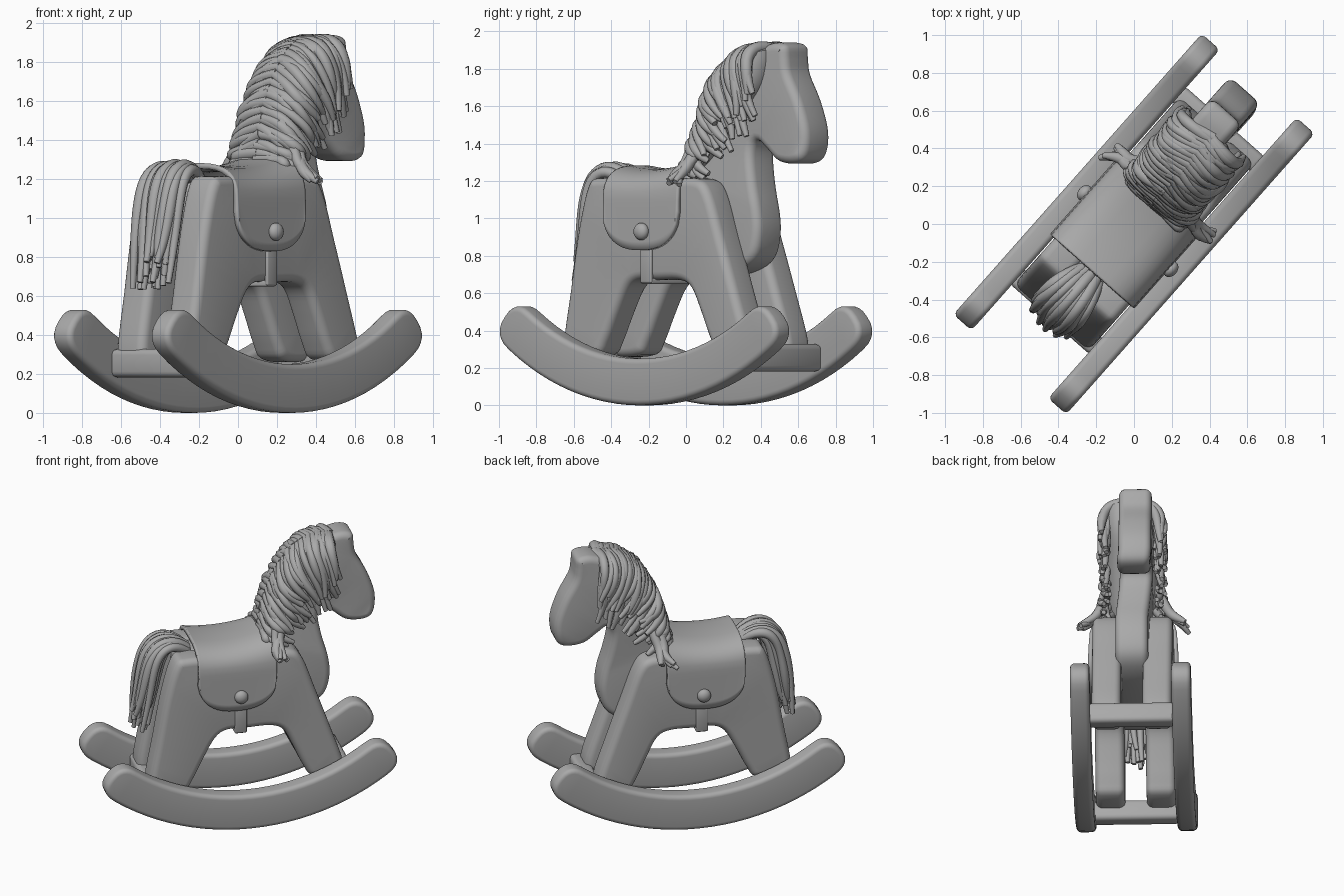
import bpy, bmesh, math, random
from mathutils import Vector, Matrix
from mathutils.geometry import delaunay_2d_cdt

if "Cube" in bpy.data.objects:
    bpy.data.objects.remove(bpy.data.objects["Cube"])

random.seed(4)
TURN = Matrix.Rotation(math.radians(48.5), 4, 'Z')   # toy stands diagonally
mat = bpy.data.materials.new("plain_grey")
mat.diffuse_color = (0.4, 0.4, 0.4, 1)
mat.use_nodes = True
mat.node_tree.nodes["Principled BSDF"].inputs["Base Color"].default_value = mat.diffuse_color


def finish(name, mesh, angle=45):
    mesh.transform(TURN)
    mesh.materials.clear()
    mesh.materials.append(mat)
    ob = bpy.data.objects.new(name, mesh)
    bpy.context.collection.objects.link(ob)
    bpy.ops.object.select_all(action='DESELECT')
    ob.select_set(True)
    bpy.context.view_layer.objects.active = ob
    bpy.ops.object.shade_smooth_by_angle(angle=math.radians(angle))
    return ob


def from_bmesh(name, bm, angle=45):
    bmesh.ops.recalc_face_normals(bm, faces=bm.faces)
    me = bpy.data.meshes.new(name)
    bm.to_mesh(me)
    bm.free()
    return finish(name, me, angle)


def spline(pts, n=4, closed=True):
    """Catmull-Rom sampling of a point list."""
    pts = [Vector(p) for p in pts]
    if not closed:
        pts = [pts[0]] + pts + [pts[-1]]
    out = []
    m = len(pts)
    for i in range(m) if closed else range(1, m - 2):
        a, b, c, d = (pts[(i + k) % m] for k in (-1, 0, 1, 2))
        for s in range(n):
            t = s / n
            out.append(0.5 * (2 * b + (c - a) * t + (2 * a - 5 * b + 4 * c - d) * t * t
                              + (3 * b - a - 3 * c + d) * t ** 3))
    if not closed:
        out.append(pts[-1])
    return out


def board(name, outline, mid, half, r, lean=lambda z: 0):
    """Flat board cut to an outline (length, height) with rounded edges."""
    P = [Vector(p) for p in outline]
    n = len(P)
    area = sum(P[i - 1].x * P[i].y - P[i].x * P[i - 1].y for i in range(n))
    if area < 0:
        P.reverse()
    inward = []
    for i in range(n):
        t = (P[(i + 1) % n] - P[i - 1]).normalized()
        inward.append(Vector((-t.y, t.x)))
    steps = [k / 5 * math.pi / 2 for k in range(6)]
    levels = [(r * (1 - math.cos(a)), -(half - r + r * math.sin(a))) for a in reversed(steps)]
    levels += [(d, -v) for d, v in reversed(levels)]
    bm = bmesh.new()
    rings = []
    for d, v in levels:
        rings.append([bm.verts.new((p.x + q.x * d, mid + v + lean(p.y), p.y + q.y * d))
                      for p, q in zip(P, inward)])
    for a, b in zip(rings, rings[1:]):
        for i in range(n):
            j = (i + 1) % n
            bm.faces.new((a[i], a[j], b[j], b[i]))
    # caps: triangulate the outline and reuse it on the first and last ring
    cdt = delaunay_2d_cdt(P, [], [list(range(n))], 1, 1e-7)
    for tri in cdt[2]:
        ids = [cdt[3][k][0] for k in tri if cdt[3][k]]
        if len(set(ids)) == 3:
            bm.faces.new([rings[0][k] for k in ids])
            bm.faces.new([rings[-1][k] for k in ids])
    return from_bmesh(name, bm)


def box(name, centre, size, r):
    bm = bmesh.new()
    bmesh.ops.create_cube(bm, size=1)
    bmesh.ops.scale(bm, vec=size, verts=bm.verts)
    bmesh.ops.translate(bm, vec=centre, verts=bm.verts)
    bmesh.ops.bevel(bm, geom=bm.edges[:], offset=r, segments=3, profile=0.5, affect='EDGES')
    return from_bmesh(name, bm)


def strands(name, paths, depth):
    cu = bpy.data.curves.new(name, 'CURVE')
    cu.dimensions = '3D'
    cu.bevel_depth = depth
    cu.bevel_resolution = 2
    cu.use_fill_caps = True
    cu.resolution_u = 5
    for path in paths:
        sp = cu.splines.new('NURBS')
        sp.points.add(len(path) - 1)
        for i, p in enumerate(path):
            sp.points[i].co = (*p, 1)
            sp.points[i].radius = random.uniform(0.75, 1.3) if i < len(path) - 1 else 0.55
        sp.order_u = 4
        sp.use_endpoint_u = True
    tmp = bpy.data.objects.new(name + "_guide", cu)
    bpy.context.collection.objects.link(tmp)
    dg = bpy.context.evaluated_depsgraph_get()
    me = bpy.data.meshes.new_from_object(tmp.evaluated_get(dg))
    bpy.data.objects.remove(tmp)
    return finish(name, me, 60)


def jit(a):
    return random.uniform(-a, a)


# rockers: curved rails with rounded ends
RC, TH, PHI = 1.48, 0.125, 0.615
rail = [(PHI * (i / 12 - 1), TH) for i in range(25)]
for sgn in (1, -1):
    for k in range(1, 12):
        q = math.pi / 2 - k * math.pi / 12
        rail.append((sgn * (PHI + 0.088 * math.cos(q) ** 0.8),
                     sgn * TH * math.copysign(abs(math.sin(q)) ** 0.8, math.sin(q))))
    if sgn == 1:
        rail += [(PHI * (1 - i / 12), -TH) for i in range(25)]
rail = [((RC + d) * math.sin(a), RC + TH - (RC + d) * math.cos(a)) for a, d in rail]

# side slabs: one front leg, one back leg and the flank between them
slab = [(-.48, 1.18), (-.40, 1.215), (-.2, 1.21), (.1, 1.21), (.29, 1.21), (.38, 1.14),
        (.47, .9), (.57, .62), (.662, .34), (.62, .265), (.45, .275), (.39, .35), (.32, .5),
        (.25, .63), (.16, .67), (0, .67), (-.13, .67), (-.21, .62), (-.29, .48),
        (-.36, .34), (-.42, .27), (-.62, .265), (-.66, .33), (-.61, .62), (-.55, .95)]
for side, s in (("left", 1), ("right", -1)):
    board(side + "_rocker", rail, s * 0.335, 0.064, 0.03)
    board(side + "_legs", spline(slab), s * 0.168, 0.097, 0.045)

# middle board: torso, chest, neck and head in one outline, head set slightly aside
middle = [(-.42, 1.18), (-.2, 1.2), (.08, 1.22), (.18, 1.35), (.24, 1.55), (.36, 1.77),
          (.5, 1.88), (.62, 1.925), (.7, 1.94), (.765, 1.92), (.775, 1.85), (.79, 1.77),
          (.865, 1.63), (.918, 1.47), (.905, 1.34), (.84, 1.295), (.72, 1.305), (.63, 1.37),
          (.56, 1.415), (.53, 1.35), (.555, 1.2), (.595, 1.05), (.605, .92), (.565, .79),
          (.45, .72), (.25, .69), (-.2, .69), (-.37, .75), (-.43, .95)]
board("body_neck_head", spline(middle), 0, 0.108, 0.045,
      lambda z: 0.028 * min(1, max(0, (z - 1.1) / .3)))

# crossbars between the rockers
for name, u in (("front_crossbar", 0.67), ("rear_crossbar", -0.618)):
    box(name, (u, 0, 0.255), (0.11, 0.58, 0.145), 0.03)

# saddle: sheet draped over the back with rounded flaps
bm = bmesh.new()
rows = []
for i in range(25):
    t = 0.4 * (i / 12 - 1) - 0.6 * math.cos(math.pi * i / 24)
    u = -0.07 + 0.265 * t
    low = 1.03 - 0.2 * math.sqrt(max(0, 1 - abs(t) ** 2.5))
    top = 1.255 + 0.035 * t * t + 0.02 * t
    half = [(0.284 - 0.006 * k / 6, low + (1.1 - low) * k / 6) for k in range(6)]
    for k in range(9):
        a = k / 8 * math.pi / 2
        half.append((0.278 * max(0, math.cos(a)) ** 0.65, 1.1 + (top - 1.1) * math.sin(a) ** 0.8))
    half[-1] = (0, top)
    line = half + [(-v, z) for v, z in reversed(half[:-1])]
    rows.append([bm.verts.new((u, v, z)) for v, z in line])
for a, b in zip(rows, rows[1:]):
    for j in range(len(a) - 1):
        bm.faces.new((a[j], a[j + 1], b[j + 1], b[j]))
saddle = from_bmesh("saddle", bm, 80)
sol = saddle.modifiers.new("thickness", 'SOLIDIFY')
sol.thickness = 0.028
sol.offset = 0

# girth strap and flap knobs
box("girth_strap_belly", (-.045, 0, .665), (.08, .54, .03), .008)
for side, s in (("left", 1), ("right", -1)):
    box(side + "_girth_strap", (-.045, s * .266, .76), (.08, .024, .21), .008)
    bm = bmesh.new()
    bmesh.ops.create_uvsphere(bm, u_segments=20, v_segments=12, radius=0.046)
    bmesh.ops.scale(bm, vec=(1, 0.75, 1), verts=bm.verts)
    bmesh.ops.translate(bm, vec=(-.05, s * .305, .93), verts=bm.verts)
    from_bmesh(side + "_knob", bm)

# mane: padded core with strands sweeping back and down on both sides of the crest
crest = [(.15, 1.28), (.175, 1.45), (.25, 1.66), (.37, 1.835), (.5, 1.9), (.62, 1.91)]
tips = [(.2, 1.2), (.3, 1.28), (.42, 1.38), (.5, 1.44), (.58, 1.5), (.63, 1.55)]
core = [(u + .02, z - .01) for u, z in crest] + [(.61, 1.72), (.47, 1.55), (.32, 1.38), (.22, 1.28)]
board("mane_core", spline(core), 0, 0.165, 0.1)
ridge, ends = spline(crest, 10, False), spline(tips, 10, False)
locks = []
for s in (1, -1):
    for layer in (0, 1):
        count = 28
        for i in range(count):
            k = round(i / (count - 1) * (len(ridge) - 1))
            a, back = ridge[k], ridge[max(0, k - random.randint(3, 7))]
            b = ends[k].lerp(a, 0.25 * layer) + Vector((jit(.03), jit(.06)))
            w = 0.172 + 0.025 * layer
            m = back.lerp(b, 0.2)
            n = back.lerp(b, 0.65)
            locks.append([(a.x, -s * .01, a.y), (a.x * .6 + back.x * .4, s * .09, a.y * .6 + back.y * .4 + .015),
                          (m.x + jit(.02), s * w, m.y + .03),
                          (n.x + jit(.03), s * (w + .01 + jit(.02)), n.y),
                          (b.x, s * (w + jit(.025)), b.y)])
    # long loose locks curling out over the shoulders
    for k in range(5):
        locks.append([(.2 + .02 * k, s * .12, 1.5), (.22 + .015 * k, s * .19, 1.38),
                      (.21 + jit(.03), s * .23, 1.27), (.2 + jit(.05), s * .29, 1.24),
                      (.2 + jit(.06), s * (.35 + jit(.02)), 1.19 + jit(.02))])
strands("mane", locks, 0.027)

# tail: bundle of strands arching off the rump and hanging down
tail = []
for i in range(40):
    a = i * 2.4
    d = math.sqrt((i + .5) / 40)
    v, o = math.sin(a) * d, math.cos(a) * d
    tail.append([(-.36, v * .07, 1.19 + o * .02), (-.45, v * .11, 1.265 + o * .03),
                 (-.56 - o * .05, v * .135, 1.245 + o * .03), (-.61 - o * .07, v * .14, 1.08),
                 (-.64 - o * .065 + jit(.015), v * .13 + jit(.02), .88),
                 (-.67 - o * .055 + jit(.02), v * .12 + jit(.02), .72 + jit(.09))])
strands("tail", tail, 0.028)
